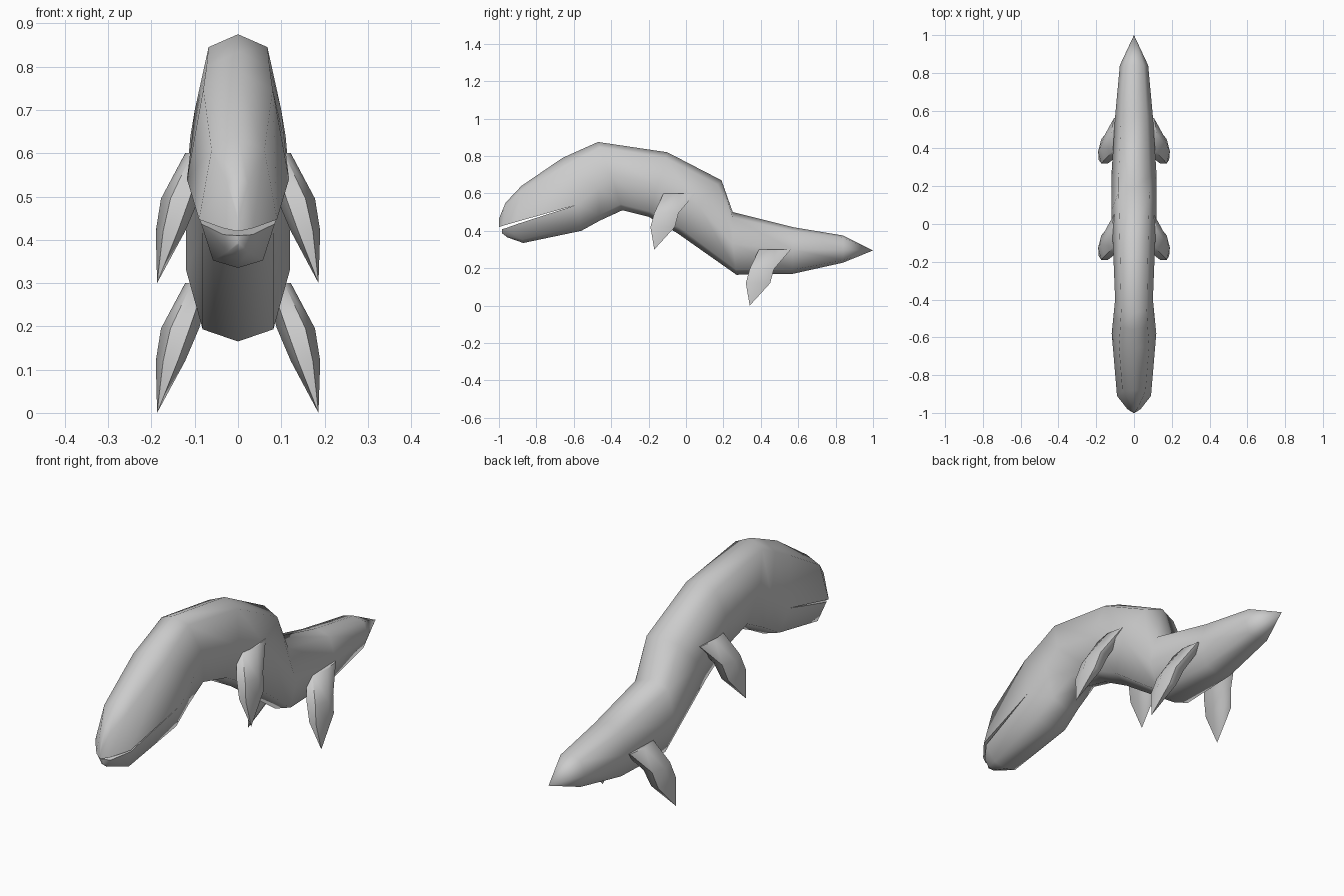
import bpy, bmesh, math
from mathutils import Vector

cube = bpy.data.objects.get("Cube")
if cube:
    bpy.data.objects.remove(cube, do_unlink=True)

GREY = (0.6, 0.6, 0.6, 1)
skin = bpy.data.materials.new("grey_skin")
skin.use_nodes = True
skin.diffuse_color = GREY
skin.node_tree.nodes["Principled BSDF"].inputs["Base Color"].default_value = GREY


def finish(bm, name):
    bmesh.ops.remove_doubles(bm, verts=bm.verts, dist=0.0015)
    bmesh.ops.recalc_face_normals(bm, faces=bm.faces)
    mesh = bpy.data.meshes.new(name)
    bm.to_mesh(mesh)
    bm.free()
    mesh.materials.append(skin)
    ob = bpy.data.objects.new(name, mesh)
    bpy.context.collection.objects.link(ob)
    bpy.ops.object.select_all(action='DESELECT')
    ob.select_set(True)
    bpy.context.view_layer.objects.active = ob
    bpy.ops.object.shade_smooth_by_angle(angle=math.radians(65))


def bridge(bm, rows):
    # join neighbouring closed rings with quads
    for a, b in zip(rows, rows[1:]):
        n = len(a)
        for i in range(n):
            j = (i + 1) % n
            bm.faces.new((a[i], a[j], b[j], b[i]))


def arch(bm, peak, side, w):
    # half ring: right side, corner, peak, corner, left side
    p, s = Vector((0, *peak)), Vector((0, *side))
    c = s.lerp(p, 0.83)
    pts = [(-w, s), (-0.68 * w, c), (0, p), (0.68 * w, c), (w, s)]
    return [bm.verts.new((x, v.y, v.z)) for x, v in pts]


# Body: top, side and bottom (y, z) with half width, from mouth corner to tail
BODY = [
    ((-.66, .79), (-.58, .54), (-.56, .40), .118),
    ((-.56, .835), (-.47, .63), (-.46, .455), .107),
    ((-.47, .875), (-.40, .70), (-.34, .51), .10),
    ((-.10, .82), (-.15, .64), (-.20, .475), .11),
    ((.19, .67), (.07, .53), (-.05, .39), .12),
    ((.25, .50), (.25, .33), (.27, .165), .12),
    ((.57, .42), (.57, .30), (.57, .17), .10),
    ((.84, .375), (.84, .30), (.84, .23), .075),
    ((1, .295), (1, .295), (1, .295), .0005),
]
UPPER_JAW = [
    ((-.88, .64), (-.91, .447), .09),
    ((-.965, .55), (-.98, .427), .035),
    ((-1, .465), (-1, .42), .004),
]
LOWER_JAW = [
    ((-.87, .335), (-.90, .437), .085),
    ((-.955, .365), (-.97, .412), .034),
    ((-.985, .388), (-.985, .41), .004),
]

bm = bmesh.new()
rings = []
for top, side, bottom, w in BODY:
    upper = arch(bm, top, side, w)
    lower = arch(bm, bottom, side, w)
    for v in (lower[0], lower[-1]):
        bm.verts.remove(v)
    rings.append(upper + lower[3:0:-1])
bridge(bm, rings)

# Jaws grow from the upper and lower halves of the first ring
first = rings[0]
starts = (first[:5], [first[0], first[7], first[6], first[5], first[4]])
for start, jaw in zip(starts, (UPPER_JAW, LOWER_JAW)):
    rows = [start] + [arch(bm, *row) for row in jaw]
    bridge(bm, rows)
    bm.faces.new(rows[-1])
finish(bm, "body")


# Legs: flat pointed limbs, each ring as x range, y range and height above tip
LEG = [
    ((.06, .122), (.05, .22), .30),
    ((.09, .178), (.00, .13), .195),
    ((.122, .19), (-.02, .11), .12),
    ((.186, .187), (0, .001), 0),
]


def leg(name, sign, y, z):
    bm = bmesh.new()
    rows = []
    for (x0, x1), (y0, y1), h in LEG:
        row = []
        for k in range(6):
            a = math.tau * k / 6
            px = (x0 + x1) / 2 + (x1 - x0) / 2 * math.cos(a)
            py = (y0 + y1) / 2 + (y1 - y0) / 2 * math.sin(a) / math.sin(math.pi / 3)
            row.append(bm.verts.new((sign * px, y + py, z + h)))
        rows.append(row)
    bridge(bm, rows)
    bm.faces.new(rows[0])
    finish(bm, name)


for side, sign in (("left", 1), ("right", -1)):
    leg("front_leg_" + side, sign, -.17, .30)
    leg("hind_leg_" + side, sign, .34, 0)
